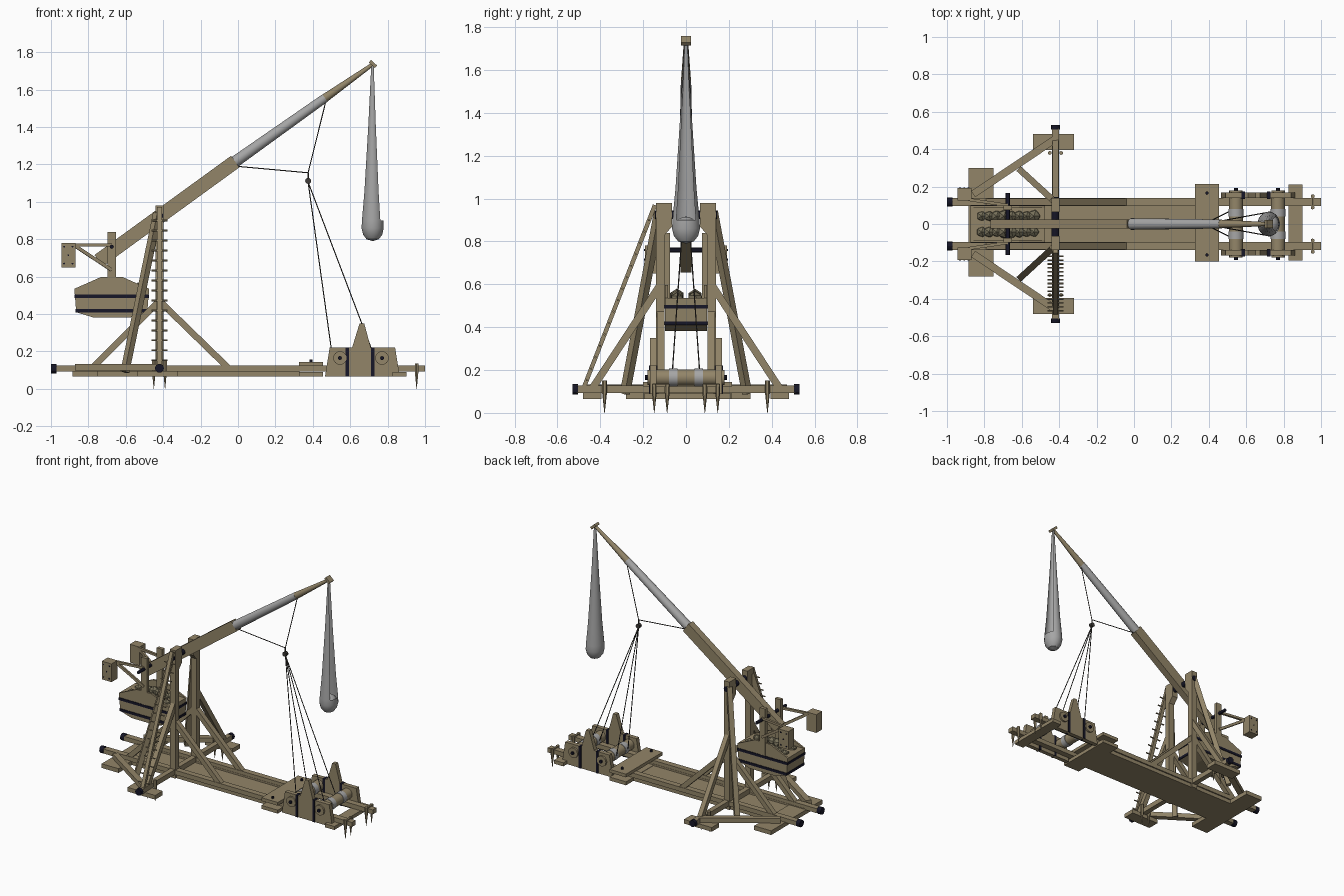
import bpy, bmesh, math, random
from mathutils import Vector, Matrix

random.seed(4)
if "Cube" in bpy.data.objects:
    bpy.data.objects.remove(bpy.data.objects["Cube"])


def material(name, rgb):
    m = bpy.data.materials.new(name)
    m.use_nodes = True
    m.diffuse_color = (*rgb, 1)
    m.node_tree.nodes["Principled BSDF"].inputs["Base Color"].default_value = (*rgb, 1)
    return m


WOOD = material("wood", (0.29, 0.235, 0.14))
CLOTH = material("grey cloth", (0.38, 0.38, 0.38))
IRON = material("black iron", (0.008, 0.008, 0.02))
ROPE = material("dark rope", (0.05, 0.045, 0.04))
STONE = material("stone", (0.18, 0.16, 0.1))


def finish(name, bm, mat, smooth=False):
    bmesh.ops.recalc_face_normals(bm, faces=bm.faces)
    me = bpy.data.meshes.new(name)
    bm.to_mesh(me)
    bm.free()
    me.materials.append(mat)
    ob = bpy.data.objects.new(name, me)
    bpy.context.collection.objects.link(ob)
    if smooth:
        bpy.ops.object.select_all(action='DESELECT')
        ob.select_set(True)
        bpy.context.view_layer.objects.active = ob
        bpy.ops.object.shade_smooth_by_angle()
    return ob


def frame(a, b):
    a, b = Vector(a), Vector(b)
    rot = (b - a).to_track_quat('Z', 'Y').to_matrix().to_4x4()
    return Matrix.Translation((a + b) / 2) @ rot, (b - a).length


def beam(name, a, b, w, h, mat=WOOD):
    m, length = frame(a, b)
    bm = bmesh.new()
    bmesh.ops.create_cube(bm, size=1, matrix=m @ Matrix.Diagonal((w, h, length, 1)))
    return finish(name, bm, mat)


def box(name, x, y, z, mat=WOOD):
    bm = bmesh.new()
    c = [(r[0] + r[1]) / 2 for r in (x, y, z)]
    s = [abs(r[1] - r[0]) for r in (x, y, z)]
    bmesh.ops.create_cube(bm, size=1, matrix=Matrix.Translation(c) @ Matrix.Diagonal((*s, 1)))
    return finish(name, bm, mat)


def rod(name, a, b, r, r2=None, mat=WOOD, sides=12):
    m, length = frame(a, b)
    bm = bmesh.new()
    bmesh.ops.create_cone(bm, cap_ends=True, segments=sides, radius1=r,
                          radius2=r if r2 is None else r2, depth=length, matrix=m)
    return finish(name, bm, mat, sides > 8)


def prism(name, pts, place, depth, mat=WOOD):
    """Extrude a flat outline; place maps its 2D points into space."""
    bm = bmesh.new()
    f = bm.faces.new([bm.verts.new(place(*p)) for p in pts])
    new = bmesh.ops.extrude_face_region(bm, geom=[f])["geom"]
    bmesh.ops.translate(bm, vec=depth, verts=[v for v in new if isinstance(v, bmesh.types.BMVert)])
    return finish(name, bm, mat)


PX = -0.42   # frame posts
CX = -0.675  # counterweight
SIDES = ((1, "back"), (-1, "front"))

# Base deck and cross planks
box("deck", (-0.87, 0.45), (-0.1, 0.1), (0.065, 0.088))
box("rear_cross_plank", (-0.885, -0.75), (-0.28, 0.3), (0.065, 0.095))
box("middle_cross_plank", (0.325, 0.455), (-0.2, 0.215), (0.122, 0.145))
box("middle_lower_plank", (0.325, 0.455), (-0.2, 0.215), (0.065, 0.09))
box("end_cross_plank", (0.825, 0.9), (-0.195, 0.21), (0.065, 0.09))
beam("crossbeam", (PX, -0.51, 0.11), (PX, 0.51, 0.11), 0.036, 0.036)

for s, side in SIDES:
    # Rails, caps and foot pads
    beam(side + "_rail", (-0.97, s * 0.118, 0.108), (1, s * 0.118, 0.108), 0.042, 0.032)
    box(side + "_lower_rail", (-0.87, 0.33), (s * 0.095, s * 0.13), (0.065, 0.1))
    rod(side + "_rail_cap", (-1, s * 0.118, 0.108), (-0.97, s * 0.118, 0.108), 0.025, mat=IRON)
    rod(side + "_crossbeam_cap", (PX, s * 0.505, 0.11), (PX, s * 0.53, 0.11), 0.024, mat=IRON)
    box(side + "_foot_pad", (-0.54, -0.32), (s * 0.395, s * 0.48), (0.065, 0.095))
    beam(side + "_ground_brace", (PX, s * 0.455, 0.115), (-0.86, s * 0.16, 0.115), 0.04, 0.034)
    rod(side + "_plank_bolt", (0.39, s * 0.165, 0.14), (0.39, s * 0.165, 0.158), 0.009, mat=IRON)

    # Stakes driven in the ground
    for x, y, top in ((0.955, 0.088, 0.135), (0.955, 0.148, 0.135),
                      (-0.45, 0.38, 0.15), (-0.39, 0.38, 0.15)):
        rod(side + "_stake", (x, s * y, 0), (x, s * y, 0.09), 0.001, 0.011, sides=6)
        rod(side + "_stake_head", (x, s * y, 0.09), (x, s * y, top), 0.011, sides=6)
    rod(side + "_stake_tie", (0.955, s * 0.08, 0.128), (0.955, s * 0.157, 0.128), 0.008, sides=6)

    # Upright frame
    post = ((0.1, 0.065), (0.1, 0.83), (0.065, 0.87), (0.065, 0.98), (0.14, 0.98), (0.14, 0.065))
    prism(side + "_post", post, lambda y, z: (PX - 0.022, s * y, z), (0.044, 0, 0))
    beam(side + "_long_brace", (-0.605, s * 0.285, 0.09), (-0.43, s * 0.125, 0.94), 0.034, 0.034)
    beam(side + "_side_brace", (PX, s * 0.44, 0.11), (PX, s * 0.125, 0.59), 0.034, 0.034)
    for x in (-0.78, -0.05):
        beam(side + "_frame_brace", (x, s * 0.118, 0.11), (PX, s * 0.118, 0.47), 0.036, 0.034)

    # Counterweight hanger and end boxes
    box(side + "_hanger", (CX - 0.022, CX + 0.022), (s * 0.075, s * 0.1), (0.5, 0.84))
    box(side + "_end_box", (-0.945, -0.868), (s * 0.125, s * 0.192), (0.65, 0.78))
    beam(side + "_end_box_arm", (-0.88, s * 0.13, 0.77), (CX, s * 0.1, 0.77), 0.016, 0.016)
    beam(side + "_end_box_strut", (-0.88, s * 0.13, 0.77), (CX, s * 0.1, 0.635), 0.016, 0.018)
    for x, z in ((-0.93, 0.67), (-0.93, 0.76), (-0.885, 0.67), (-0.885, 0.76), (-0.907, 0.715)):
        rod(side + "_end_box_nail", (x, s * 0.18, z), (x, s * 0.195, z), 0.005, mat=IRON, sides=6)

# Peg ladder
foot, head = Vector((PX, -0.48, 0.11)), Vector((PX, -0.145, 0.97))
beam("ladder_pole", foot, head, 0.026, 0.02)
for i in range(15):
    p = foot.lerp(head, 0.05 + i * 0.062)
    rod("ladder_peg", p - Vector((0.043, 0, 0)), p + Vector((0.043, 0, 0)), 0.005, sides=6)

# Throwing arm
low, joint, upper, tip = (-0.745, 0, 0.685), (-0.015, 0, 1.215), (0.465, 0, 1.555), (0.72, 0, 1.735)
beam("arm_butt", low, joint, 0.05, 0.076)
rod("arm_wrapping", joint, upper, 0.031, 0.024, CLOTH, 16)
rod("arm_end", upper, tip, 0.023, 0.01, sides=12)
beam("arm_tip_block", (0.705, 0, 1.752), (0.738, 0, 1.722), 0.045, 0.018)
rod("arm_axle", (PX, -0.145, 0.925), (PX, 0.145, 0.925), 0.02, mat=IRON)
rod("counterweight_axle", (CX, -0.165, 0.76), (CX, 0.165, 0.76), 0.011, mat=IRON)

# Counterweight bin with iron bands and stones
body = ((-0.19, 0.41), (-0.1, 0.382), (0.1, 0.382), (0.19, 0.41), (0.2, 0.535), (-0.2, 0.535))
prism("counterweight_bin", body, lambda x, z: (CX + x, -0.085, z), (0, 0.17, 0))
wall = body[:5] + ((0.06, 0.597), (-0.06, 0.597), (-0.2, 0.535))
for s, side in SIDES:
    prism(side + "_bin_wall", wall, lambda x, z: (CX + x, s * 0.085, z), (0, s * 0.013, 0))
for z, w in ((0.495, 0.2), (0.418, 0.194)):
    box("bin_band", (CX - w, CX + w), (-0.102, 0.102), (z - 0.009, z + 0.009), IRON)
for i in range(16):
    bm = bmesh.new()
    x = -0.14 + 0.04 * (i // 2)
    c = (CX + x, (i % 2 - 0.5) * 0.085, 0.545 - abs(x) * 0.1)
    bmesh.ops.create_icosphere(bm, subdivisions=1, radius=random.uniform(0.028, 0.038),
                               matrix=Matrix.Translation(c))
    finish("stone", bm, STONE)

# Winch
cheek = ((0.465, 0.065), (0.49, 0.22), (0.61, 0.22), (0.65, 0.35), (0.675, 0.35),
         (0.71, 0.22), (0.84, 0.22), (0.865, 0.065))
for s, side in SIDES:
    prism(side + "_winch_cheek", cheek, lambda x, z: (x, s * 0.138, z), (0, s * 0.03, 0))
    for x in (0.585, 0.72):
        box(side + "_cheek_strap", (x - 0.009, x + 0.009), (s * 0.134, s * 0.173), (0.065, 0.222), IRON)
    for x in (0.545, 0.77):
        rod(side + "_winch_disc", (x, s * 0.16, 0.165), (x, s * 0.18, 0.165), 0.036, sides=16)
        rod(side + "_winch_hub", (x, s * 0.17, 0.165), (x, s * 0.192, 0.165), 0.011, mat=IRON, sides=8)
for x in (0.545, 0.77):
    rod("winch_roller", (x, -0.14, 0.165), (x, 0.14, 0.165), 0.038, sides=16)
    for s in (1, -1):
        rod("roller_rope_coil", (x, s * 0.04, 0.165), (x, s * 0.08, 0.165), 0.041, mat=CLOTH, sides=16)

# Ropes and pulley
knot = (0.375, 0, 1.155)
rod("rope", (-0.01, 0, 1.19), knot, 0.003, mat=ROPE, sides=5)
rod("rope", (0.468, 0, 1.53), knot, 0.003, mat=ROPE, sides=5)
rod("rope", knot, (0.375, 0, 1.1), 0.004, mat=ROPE, sides=5)
rod("pulley", (0.375, -0.012, 1.112), (0.375, 0.012, 1.112), 0.016, mat=ROPE)
for x in (0.505, 0.73):
    for y in (-0.065, 0.065):
        rod("winch_rope", (0.375, 0, 1.105), (x, y, 0.17), 0.003, mat=ROPE, sides=5)

# Sling: a long pouch open toward the far end, with the shot in it
bm = bmesh.new()
seg = 20
prof = [(0.008, 1.725), (0.024, 1.4), (0.045, 1.05), (0.058, 0.9), (0.06, 0.86),
        (0.052, 0.825), (0.033, 0.8), (0.004, 0.791)]
rings = [[bm.verts.new((0.72 + r * math.cos(t), r * 1.1 * math.sin(t), z))
          for t in (2 * math.pi * (k + 0.5) / seg for k in range(seg))] for r, z in prof]
for i, (a, b) in enumerate(zip(rings, rings[1:])):
    for k in range(seg):
        if i > 2 or 2 <= k < seg - 3:
            bm.faces.new((a[k], a[(k + 1) % seg], b[(k + 1) % seg], b[k]))
finish("sling", bm, CLOTH, True)
bm = bmesh.new()
bmesh.ops.create_uvsphere(bm, u_segments=16, v_segments=10, radius=0.054,
                          matrix=Matrix.Translation((0.722, 0, 0.862)))
finish("sling_shot", bm, CLOTH, True)
